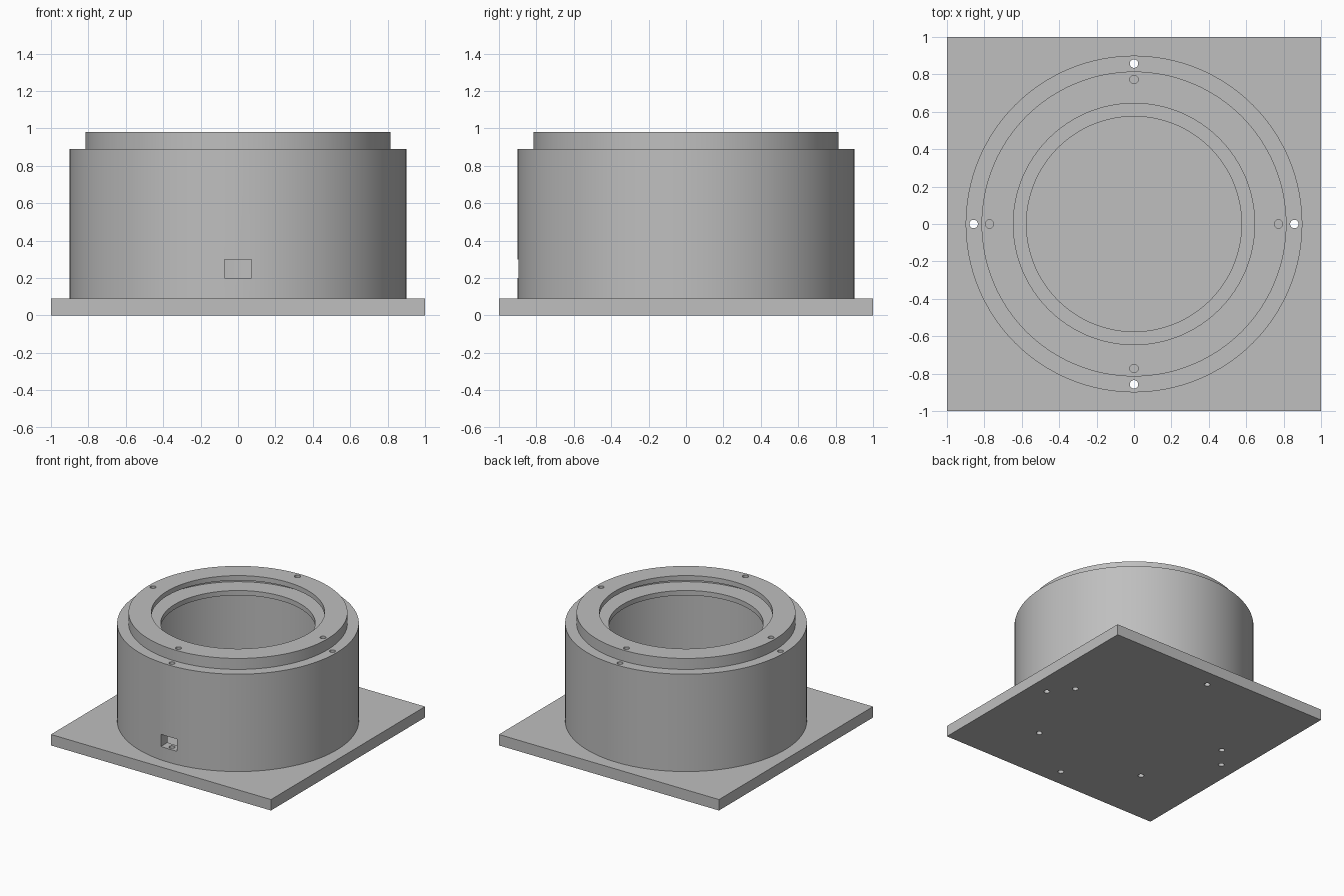
import bpy, bmesh, math
from mathutils import Matrix

if "Cube" in bpy.data.objects:
    bpy.data.objects.remove(bpy.data.objects["Cube"])

SEGMENTS = 128
WALL = 0.085      # wall thickness of both cylinders
LIP = 0.04        # thickness of both top lips
BASE_TOP, BODY_TOP, RING_TOP = 0.09, 0.89, 0.98
BODY_R, RING_R = 0.9, 0.815
HOLE_R = 0.0225

grey = bpy.data.materials.new("plain grey")
grey.use_nodes = True
colour = (0.52, 0.52, 0.52, 1)
grey.diffuse_color = colour
grey.node_tree.nodes["Principled BSDF"].inputs["Base Color"].default_value = colour


def make_object(name, bm):
    bmesh.ops.recalc_face_normals(bm, faces=bm.faces)
    mesh = bpy.data.meshes.new(name)
    bm.to_mesh(mesh)
    bm.free()
    mesh.materials.append(grey)
    obj = bpy.data.objects.new(name, mesh)
    bpy.context.collection.objects.link(obj)
    return obj


def add_box(bm, size, centre):
    matrix = Matrix.Translation(centre) @ Matrix.Diagonal((*size, 1))
    bmesh.ops.create_cube(bm, size=1, matrix=matrix)


def add_holes(bm, points, bottom, top):
    for x, y in points:
        bmesh.ops.create_cone(bm, cap_ends=True, segments=32, radius1=HOLE_R, radius2=HOLE_R,
                              depth=top - bottom,
                              matrix=Matrix.Translation((x, y, (bottom + top) / 2)))


def lipped_cylinder(name, outer, opening, bottom, top):
    """Hollow cylinder whose top turns inward to a smaller opening."""
    inner, under = outer - WALL, top - LIP
    profile = [(outer, bottom), (outer, top), (opening, top),
               (opening, under), (inner, under), (inner, bottom)]
    bm = bmesh.new()
    verts = [bm.verts.new((r, 0, z)) for r, z in profile]
    edges = [bm.edges.new((v, verts[i - 1])) for i, v in enumerate(verts)]
    bmesh.ops.spin(bm, geom=verts + edges, cent=(0, 0, 0), axis=(0, 0, 1),
                   angle=math.tau, steps=SEGMENTS, use_merge=True)
    bmesh.ops.remove_doubles(bm, verts=bm.verts, dist=1e-5)
    return make_object(name, bm)


def cut(obj, name, bm):
    cutter = make_object(name, bm)
    cutter.hide_render = True
    mod = obj.modifiers.new("cut", 'BOOLEAN')
    mod.operation, mod.solver, mod.object = 'DIFFERENCE', 'EXACT', cutter
    bpy.ops.object.select_all(action='DESELECT')
    bpy.context.view_layer.objects.active = obj
    obj.select_set(True)
    bpy.ops.object.modifier_apply(modifier=mod.name)
    bpy.data.objects.remove(cutter)


def four_around(radius):
    return [(radius, 0), (-radius, 0), (0, radius), (0, -radius)]


body_screws = four_around(BODY_R - WALL / 2)
ring_screws = four_around(RING_R - WALL / 2)
floor_holes = [(s * x, y) for s in (-1, 1) for x, y in ((0.72, 0.17), (0.5, -0.515))]

# Square base plate with screw holes and floor holes
bm = bmesh.new()
add_box(bm, (2, 2, BASE_TOP), (0, 0, BASE_TOP / 2))
base_plate = make_object("base_plate", bm)
bm = bmesh.new()
add_holes(bm, body_screws + floor_holes, -0.1, 0.2)
cut(base_plate, "base_holes", bm)

# Main housing with through screw holes
housing = lipped_cylinder("housing", BODY_R, 0.575, BASE_TOP, BODY_TOP)
bm = bmesh.new()
add_holes(bm, body_screws, 0, 1)
cut(housing, "housing_holes", bm)

# Cable window through the front wall
bm = bmesh.new()
add_box(bm, (0.145, 0.3, 0.1), (0, -0.9, 0.25))
cut(housing, "window_cutter", bm)

# Smaller top ring with its own screw holes
top_ring = lipped_cylinder("top_ring", RING_R, 0.645, BODY_TOP, RING_TOP)
bm = bmesh.new()
add_holes(bm, ring_screws, 0.8, 1.1)
cut(top_ring, "ring_holes", bm)

# Smooth the round walls and keep the rims sharp
bpy.ops.object.select_all(action='DESELECT')
for obj in (base_plate, housing, top_ring):
    obj.select_set(True)
bpy.context.view_layer.objects.active = housing
bpy.ops.object.shade_smooth_by_angle(angle=math.radians(30))
